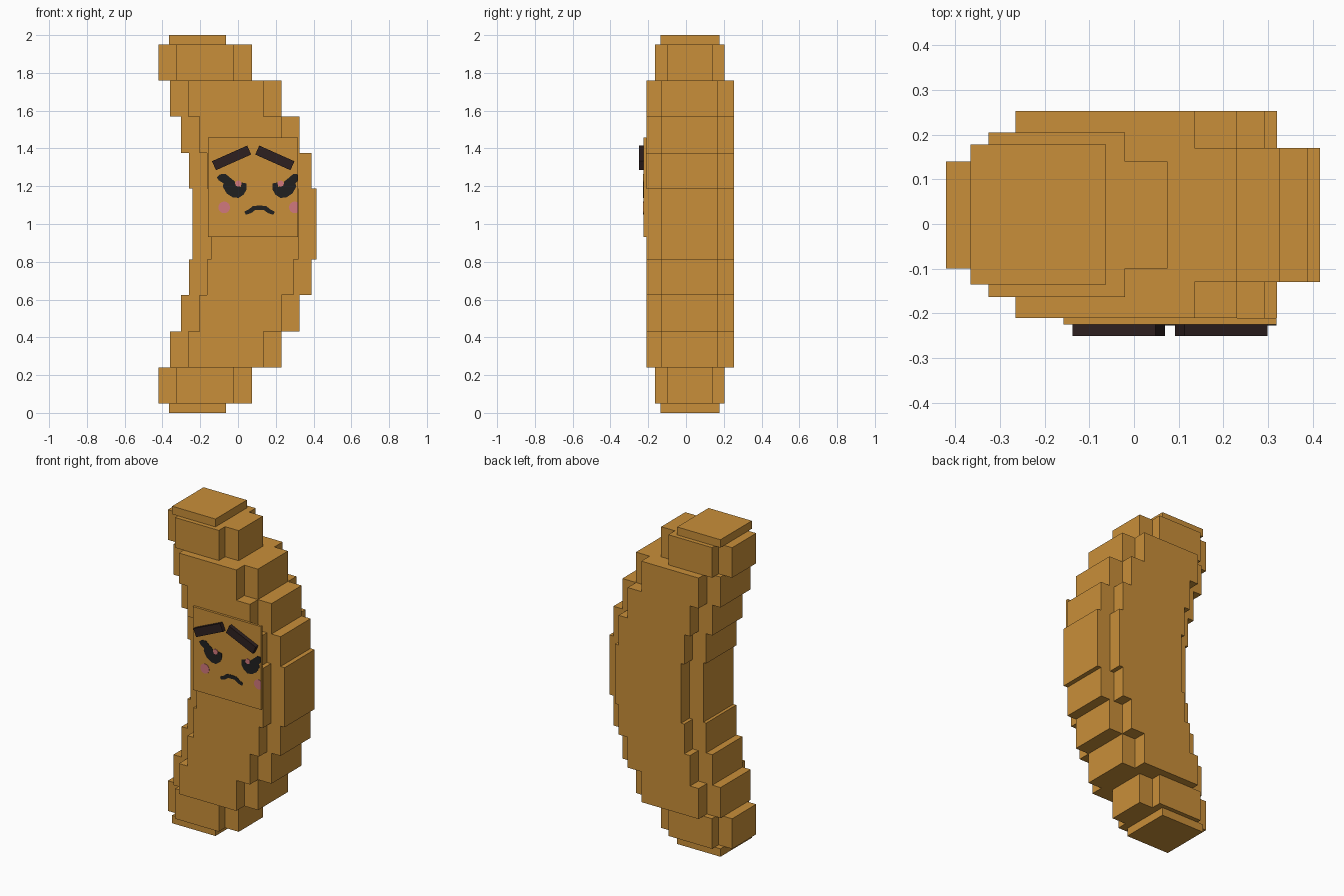
import bpy, bmesh, math

cube = bpy.data.objects.get("Cube")
if cube:
    bpy.data.objects.remove(cube, do_unlink=True)


def material(name, r, g, b):
    m = bpy.data.materials.new(name)
    m.use_nodes = True
    m.diffuse_color = (r, g, b, 1)
    bsdf = next(n for n in m.node_tree.nodes if n.type == 'BSDF_PRINCIPLED')
    bsdf.inputs["Base Color"].default_value = (r, g, b, 1)
    return m


golden = material("golden_yellow", 0.584, 0.275, 0.041)
brown = material("dark_brown", 0.027, 0.0144, 0.0144)
black = material("soft_black", 0.0144, 0.0144, 0.0144)
pink = material("pink", 0.638, 0.188, 0.205)


def prism(name, pts, lo, hi, axis, mat):
    """Extrude a closed outline from lo to hi along 'Z' (xy outline) or 'Y' (xz outline)."""
    def put(p, d):
        return (p[0], p[1], d) if axis == 'Z' else (p[0], d, p[1])
    bm = bmesh.new()
    rings = [[bm.verts.new(put(p, d)) for p in pts] for d in (lo, hi)]
    for ring in rings:
        bm.faces.new(ring)
    n = len(pts)
    for i in range(n):
        j = (i + 1) % n
        bm.faces.new((rings[0][i], rings[0][j], rings[1][j], rings[1][i]))
    bmesh.ops.recalc_face_normals(bm, faces=bm.faces[:])
    me = bpy.data.meshes.new(name)
    bm.to_mesh(me)
    bm.free()
    me.materials.append(mat)
    ob = bpy.data.objects.new(name, me)
    bpy.context.collection.objects.link(ob)
    return ob


def rect(x0, x1, y0, y1):
    return [(x0, y0), (x1, y0), (x1, y1), (x0, y1)]


def cross(wide, deep):
    """Plus-shaped outline: a wide shallow box crossed with a narrow deep one."""
    a0, a1, b0, b1 = wide
    c0, c1, d0, d1 = deep
    return [(a0, b0), (c0, b0), (c0, d0), (c1, d0), (c1, b0), (a1, b0),
            (a1, b1), (c1, b1), (c1, d1), (c0, d1), (c0, b1), (a0, b1)]


# Stepped curved body: plus-shaped layers, repeated upside down about z = 1
WY, DY = (-0.13, 0.17), (-0.21, 0.253)
layers = [
    ("end", 0.05, 0.24, (-0.42, 0.075, -0.10, 0.14), (-0.325, -0.02, -0.163, 0.205)),
    ("outer", 0.24, 0.432, (-0.36, 0.23, *WY), (-0.265, 0.135, *DY)),
    ("middle", 0.432, 0.624, (-0.303, 0.325, *WY), (-0.205, 0.23, *DY)),
    ("inner", 0.624, 0.812, (-0.26, 0.388, *WY), (-0.165, 0.293, *DY)),
]
tip = rect(-0.365, -0.063, -0.135, 0.178)
prism("lower_tip", tip, 0, 0.05, 'Z', golden)
prism("upper_tip", tip, 1.95, 2, 'Z', golden)
for name, z0, z1, wide, deep in layers:
    prism(f"lower_{name}_segment", cross(wide, deep), z0, z1, 'Z', golden)
    prism(f"upper_{name}_segment", cross(wide, deep), 2 - z1, 2 - z0, 'Z', golden)
prism("centre_segment", cross((-0.24, 0.416, *WY), (-0.143, 0.32, *DY)),
      0.812, 1.188, 'Z', golden)

# Face plate
FRONT = -0.225
EDGE = 0.318
prism("face_plate", rect(-0.158, EDGE, 0.932, 1.457), FRONT, -0.21, 'Y', golden)


# Raised slanted eyebrows
def brow(name, cx, angle):
    c, s = math.cos(angle), math.sin(angle)
    pts = [(cx + u * c - v * s, 1.35 + u * s + v * c)
           for u, v in rect(-0.102, 0.102, -0.026, 0.026)]
    prism(name, pts, -0.25, FRONT, 'Y', brown)


brow("right_eyebrow", -0.034, math.radians(24))
brow("left_eyebrow", 0.195, math.radians(-24))


# Painted features: thin plates placed about the face axis, cut off at the plate edge
def paint(name, pts, side, thick, mat):
    pts = [(min(0.114 + side * x, EDGE), z) for x, z in pts]
    prism(name, pts, FRONT - thick, FRONT + 0.001, 'Y', mat)


def disc(cx, cz, r, n=16):
    return [(cx + r * math.cos(2 * math.pi * i / n),
             cz + r * math.sin(2 * math.pi * i / n)) for i in range(n)]


eye = [(-.227, 1.247), (-.211, 1.263), (-.179, 1.265), (-.158, 1.247),
       (-.131, 1.225), (-.126, 1.204), (-.099, 1.196), (-.094, 1.22),
       (-.070, 1.215), (-.068, 1.183), (-.084, 1.156), (-.11, 1.138),
       (-.142, 1.141), (-.174, 1.162), (-.195, 1.199), (-.19, 1.215),
       (-.216, 1.231)]
for label, side in (("right", 1), ("left", -1)):
    paint(label + "_eye", eye, side, 0.002, black)
    paint(label + "_pupil", disc(-.112, 1.214, .017, 8), side, 0.003, pink)
    paint(label + "_cheek", disc(-.187, 1.088, .031), side, 0.002, pink)

# Downturned mouth
half = [(0, 1.098), (.036, 1.095), (.057, 1.077), (.081, 1.066),
        (.073, 1.049), (.044, 1.058), (.023, 1.074)]
mouth = half + [(-x, z) for x, z in reversed(half[1:])]
paint("mouth", mouth, 1, 0.002, black)
